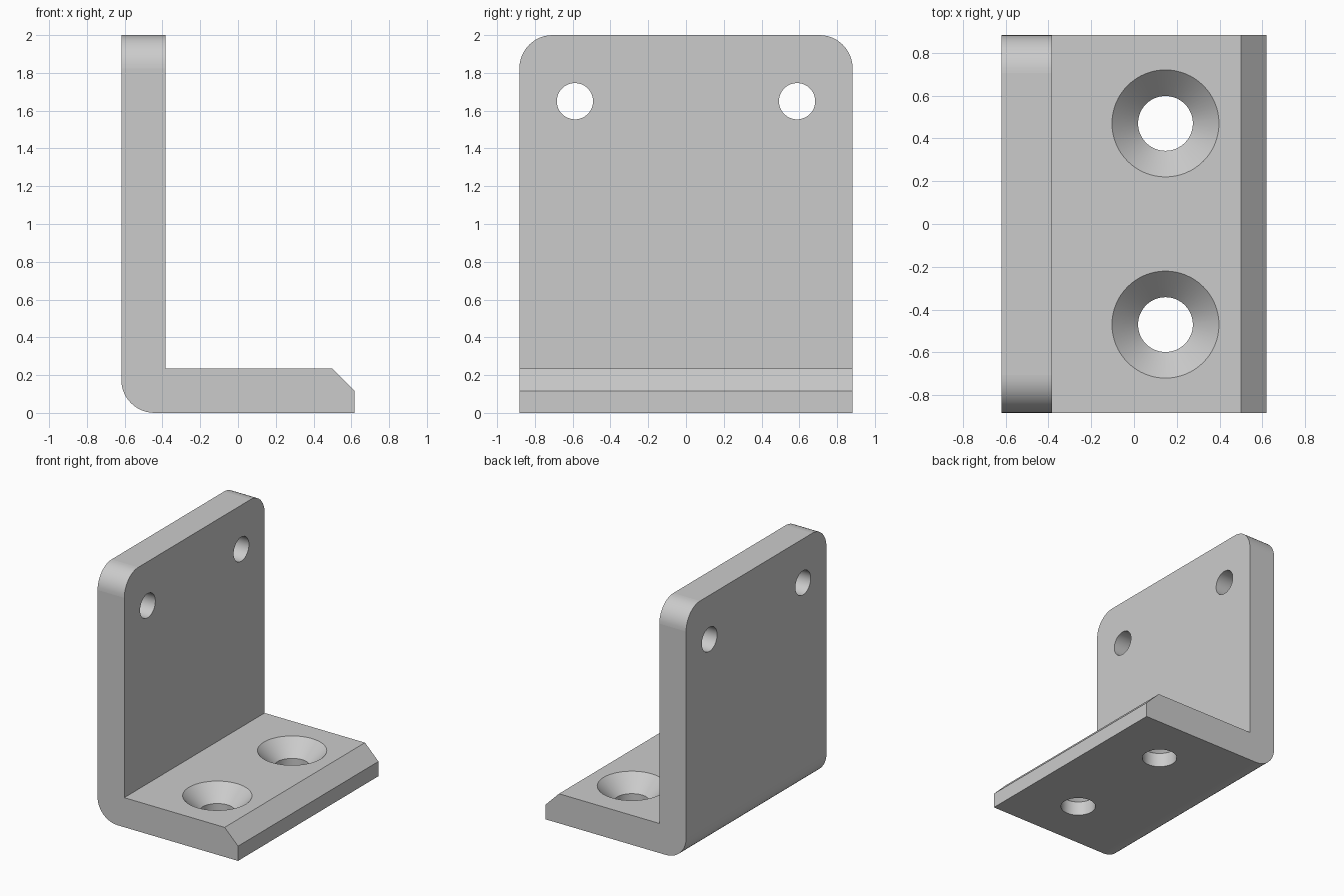
import bpy
import bmesh
import math
from mathutils import Matrix

HALF_X, HALF_Y, HEIGHT = 0.618, 0.882, 2.0
THICK, RADIUS, CHAMFER = 0.235, 0.176, 0.118

cube = bpy.data.objects.get("Cube")
if cube:
    bpy.data.objects.remove(cube, do_unlink=True)

grey = bpy.data.materials.new("light grey metal")
grey.use_nodes = True
grey.diffuse_color = (0.6, 0.6, 0.6, 1)
grey.node_tree.nodes["Principled BSDF"].inputs["Base Color"].default_value = (0.6, 0.6, 0.6, 1)


def make_object(name, bm):
    bmesh.ops.recalc_face_normals(bm, faces=bm.faces)
    mesh = bpy.data.meshes.new(name)
    bm.to_mesh(mesh)
    bm.free()
    mesh.materials.append(grey)
    obj = bpy.data.objects.new(name, mesh)
    bpy.context.collection.objects.link(obj)
    return obj


def cutter(name, rings, matrix):
    """Solid of revolution about local z from (radius, height) rings."""
    bm = bmesh.new()
    sides = 64
    loops = [[bm.verts.new((r * math.cos(math.tau * i / sides),
                            r * math.sin(math.tau * i / sides), z))
              for i in range(sides)] for r, z in rings]
    for low, high in zip(loops, loops[1:]):
        for i in range(sides):
            j = (i + 1) % sides
            bm.faces.new((low[i], low[j], high[j], high[i]))
    bm.faces.new(loops[0])
    bm.faces.new(loops[-1])
    bm.transform(matrix)
    obj = make_object(name, bm)
    obj.hide_render = True
    return obj


# L-shaped profile with a chamfered toe, extruded across the width
profile = [(-HALF_X, 0), (HALF_X, 0), (HALF_X, THICK - CHAMFER),
           (HALF_X - CHAMFER, THICK), (THICK - HALF_X, THICK),
           (THICK - HALF_X, HEIGHT), (-HALF_X, HEIGHT)]
bm = bmesh.new()
face = bm.faces.new([bm.verts.new((x, -HALF_Y, z)) for x, z in profile])
extruded = bmesh.ops.extrude_face_region(bm, geom=[face])["geom"]
bmesh.ops.translate(bm, vec=(0, 2 * HALF_Y, 0),
                    verts=[v for v in extruded if isinstance(v, bmesh.types.BMVert)])
bmesh.ops.recalc_face_normals(bm, faces=bm.faces)


# Rounded upper corners and outer heel
def is_rounded(edge):
    a, b = (v.co for v in edge.verts)
    top_corner = min(a.z, b.z) > HEIGHT - 0.01 and abs(a.y - b.y) < 0.01
    heel = max(a.z, b.z) < 0.01 and max(a.x, b.x) < 0.01 - HALF_X
    return top_corner or heel


bmesh.ops.bevel(bm, geom=[e for e in bm.edges if is_rounded(e)], offset=RADIUS,
                segments=12, profile=0.5, affect='EDGES')
bracket = make_object("angle_bracket", bm)

# Plain holes in the upright and countersunk holes in the base
cutters = []
sink = [(0.128, -0.1), (0.128, 0.113), (0.25, THICK), (0.25, THICK + 0.1)]
for side, sign in (("right", -1), ("left", 1)):
    across = Matrix.Translation((-0.5, sign * 0.588, 1.65)) @ Matrix.Rotation(math.pi / 2, 4, 'Y')
    cutters.append(cutter(side + "_wall_hole_cutter", [(0.096, -0.3), (0.096, 0.3)], across))
    cutters.append(cutter(side + "_countersink_cutter", sink,
                          Matrix.Translation((0.147, sign * 0.47, 0))))

bpy.context.view_layer.objects.active = bracket
for tool in cutters:
    mod = bracket.modifiers.new(tool.name, 'BOOLEAN')
    mod.operation = 'DIFFERENCE'
    mod.solver = 'EXACT'
    mod.object = tool
    bpy.ops.object.modifier_apply(modifier=mod.name)
    bpy.data.objects.remove(tool, do_unlink=True)

# Smooth the curved strips while the broad faces stay flat
bpy.ops.object.select_all(action='DESELECT')
bracket.select_set(True)
bpy.ops.object.shade_smooth_by_angle(angle=math.radians(25))
for poly in bracket.data.polygons:
    if poly.area > 0.1:
        poly.use_smooth = False
